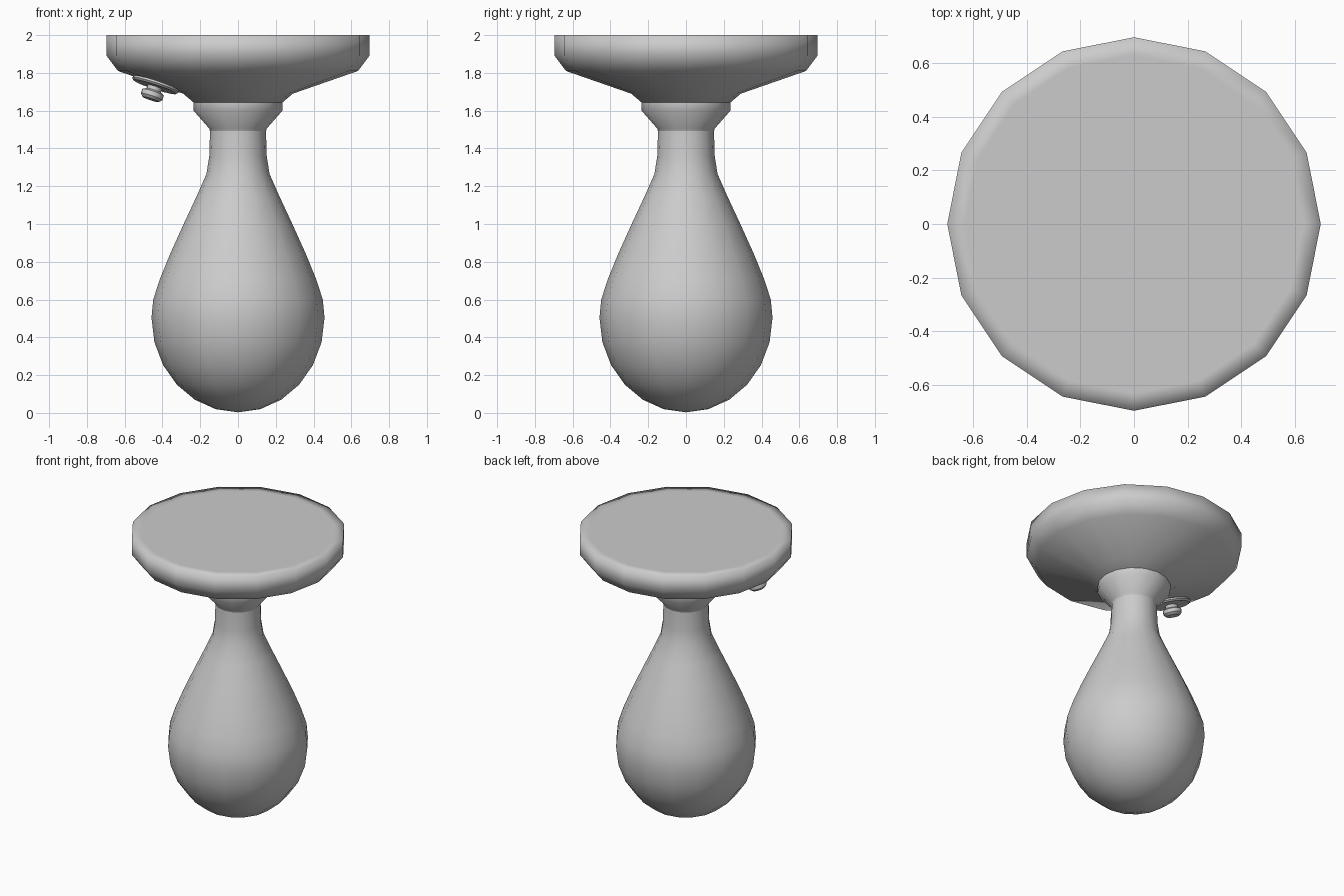
import bpy, bmesh
from math import pi, sin, cos, radians
from mathutils import Vector

if "Cube" in bpy.data.objects:
    bpy.data.objects.remove(bpy.data.objects["Cube"])


def lathe(name, profile, sides, angle=None):
    """Revolve (radius, z) points around z; radius 0 makes a pole."""
    bm = bmesh.new()
    rings = []
    for r, z in profile:
        n = 1 if r == 0 else sides
        rings.append([bm.verts.new((r * cos(2 * pi * i / sides), r * sin(2 * pi * i / sides), z))
                      for i in range(n)])
    for a, b in zip(rings, rings[1:]):
        for i in range(sides):
            j = (i + 1) % sides
            quad = [a[i % len(a)], a[j % len(a)], b[j % len(b)], b[i % len(b)]]
            bm.faces.new(list(dict.fromkeys(quad)))
    for ring in (rings[0], rings[-1]):
        if len(ring) > 1:
            bm.faces.new(ring)
    bmesh.ops.recalc_face_normals(bm, faces=bm.faces)
    me = bpy.data.meshes.new(name)
    bm.to_mesh(me)
    bm.free()
    ob = bpy.data.objects.new(name, me)
    bpy.context.collection.objects.link(ob)
    bpy.ops.object.select_all(action='DESELECT')
    ob.select_set(True)
    bpy.context.view_layer.objects.active = ob
    if angle is None:
        bpy.ops.object.shade_smooth()
    else:
        bpy.ops.object.shade_smooth_by_angle(angle=radians(angle))
    return ob


# Round mounting plate with sloping underside
lathe("mounting_plate", [(0.235, 1.643), (0.29, 1.69), (0.635, 1.81), (0.695, 1.89),
                         (0.695, 2.0), (0.63, 2.0)], 16)

# Flared collar under the plate
lathe("collar", [(0.145, 1.48), (0.152, 1.505), (0.235, 1.60), (0.235, 1.643)], 16, 50)

# Teardrop bag: rounded bottom, then narrowing to the neck
bottom = [(0.0, 0.003)] + [(0.458 * sin(t), 0.503 - 0.5 * cos(t))
                           for t in (pi / 2 * k / 6 for k in range(1, 7))]
upper = [(0.449, 0.6), (0.413, 0.71), (0.36, 0.84), (0.29, 0.995), (0.22, 1.145),
         (0.167, 1.265), (0.152, 1.36), (0.148, 1.5)]
lathe("bag", bottom + upper, 16, 50)

# Valve on the sloping underside, tilted along the surface normal
normal = Vector((-0.31, -0.106, -0.945))
for name, prof in (("valve_flange", [(0.125, -0.012), (0.13, 0.0), (0.12, 0.01)]),
                   ("valve_cap", [(0.04, 0.0), (0.04, 0.03), (0.06, 0.04),
                                  (0.06, 0.065), (0.045, 0.08)])):
    part = lathe(name, prof, 16, 40)
    part.location = (-0.437, -0.15, 1.735)
    part.rotation_euler = normal.to_track_quat('Z', 'Y').to_euler()
